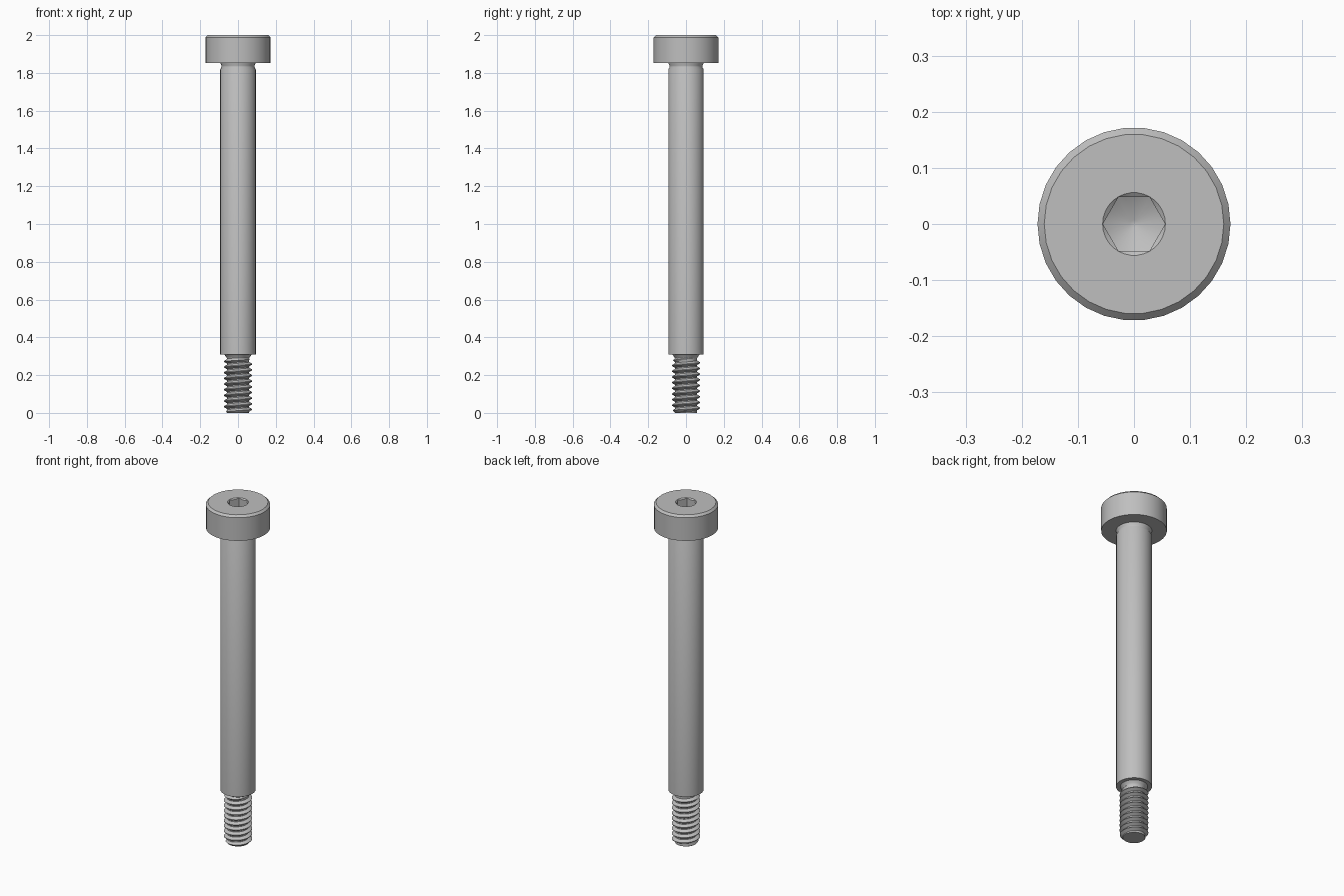
import bpy
import bmesh
from math import cos, sin, pi, radians

default = bpy.data.objects.get("Cube")
if default:
    bpy.data.objects.remove(default, do_unlink=True)

GREY = (0.52, 0.52, 0.52, 1)
steel = bpy.data.materials.new("steel grey")
steel.use_nodes = True
steel.diffuse_color = GREY
steel.node_tree.nodes["Principled BSDF"].inputs["Base Color"].default_value = GREY

SIDES = 30


def finish(bm, name):
    """Turn a bmesh into a shaded steel object."""
    bmesh.ops.recalc_face_normals(bm, faces=bm.faces)
    mesh = bpy.data.meshes.new(name)
    bm.to_mesh(mesh)
    bm.free()
    mesh.materials.append(steel)
    obj = bpy.data.objects.new(name, mesh)
    bpy.context.collection.objects.link(obj)
    bpy.ops.object.select_all(action="DESELECT")
    obj.select_set(True)
    bpy.context.view_layer.objects.active = obj
    bpy.ops.object.shade_smooth_by_angle(angle=radians(30))


def loft(name, rings):
    """Skin a stack of rings; each ring gives (radius, z) for an angle."""
    bm = bmesh.new()
    loops = []
    for ring in rings:
        loop = []
        for i in range(SIDES):
            a = 2 * pi * i / SIDES
            r, z = ring(a)
            loop.append(bm.verts.new((r * cos(a), r * sin(a), z)))
        loops.append(loop)
    for low, high in zip(loops, loops[1:]):
        for i in range(SIDES):
            j = (i + 1) % SIDES
            bm.faces.new((low[i], low[j], high[j], high[i]))
    bm.faces.new(loops[0])
    bm.faces.new(loops[-1])
    finish(bm, name)


def circle(r, z):
    return lambda a: (r, z)


# Plain shoulder, with the thread neck below and the relief groove above
loft("shoulder", [circle(r, z) for r, z in (
    (0.058, 0.27), (0.058, 0.288), (0.063, 0.297), (0.072, 0.308),
    (0.094, 0.308), (0.094, 1.818), (0.087, 1.831), (0.087, 1.839),
    (0.094, 1.852), (0.094, 1.86))])

# Head with chamfered rim, hex socket and drilled conical socket floor
TOP, MOUTH, FLAT = 2.0, 0.056, 0.048


def hex_radius(a):
    return FLAT / cos((a % (pi / 3)) - pi / 6)


def hex_mouth(a):
    r = hex_radius(a)
    return r, TOP - 0.001 - (MOUTH - r) * 0.6


def hex_floor(a):
    r = hex_radius(a)
    return r, TOP - 0.105 + r * 0.55


loft("socket_head", [
    circle(0.087, 1.852), circle(0.172, 1.852), circle(0.172, 1.988),
    circle(0.16, TOP), circle(MOUTH, TOP),
    hex_mouth, hex_floor, circle(0.007, TOP - 0.101)])

# Helical thread, tapering to the root at both ends
PITCH, ROOT, CREST, LENGTH, STEPS = 0.03, 0.058, 0.075, 0.29, 48
TOOTH = ((0, ROOT), (0.2, ROOT), (0.54, CREST), (0.66, CREST))
bm = bmesh.new()
rows = []
for turn in range(-2, 12):
    for offset, radius in TOOTH:
        row = []
        for i in range(STEPS + 1):
            a = 2 * pi * i / STEPS
            z = PITCH * (turn + offset + i / STEPS)
            z = min(max(z, 0), LENGTH)
            r = min(radius, ROOT + z, ROOT + LENGTH - z)
            row.append(bm.verts.new((r * cos(a), r * sin(a), z)))
        rows.append(row)
for low, high in zip(rows, rows[1:]):
    for i in range(STEPS):
        bm.faces.new((low[i], low[i + 1], high[i + 1], high[i]))
bmesh.ops.remove_doubles(bm, verts=bm.verts, dist=0.0001)
rim = [e for e in bm.edges if e.is_boundary]
bmesh.ops.holes_fill(bm, edges=rim, sides=0)
finish(bm, "thread")
